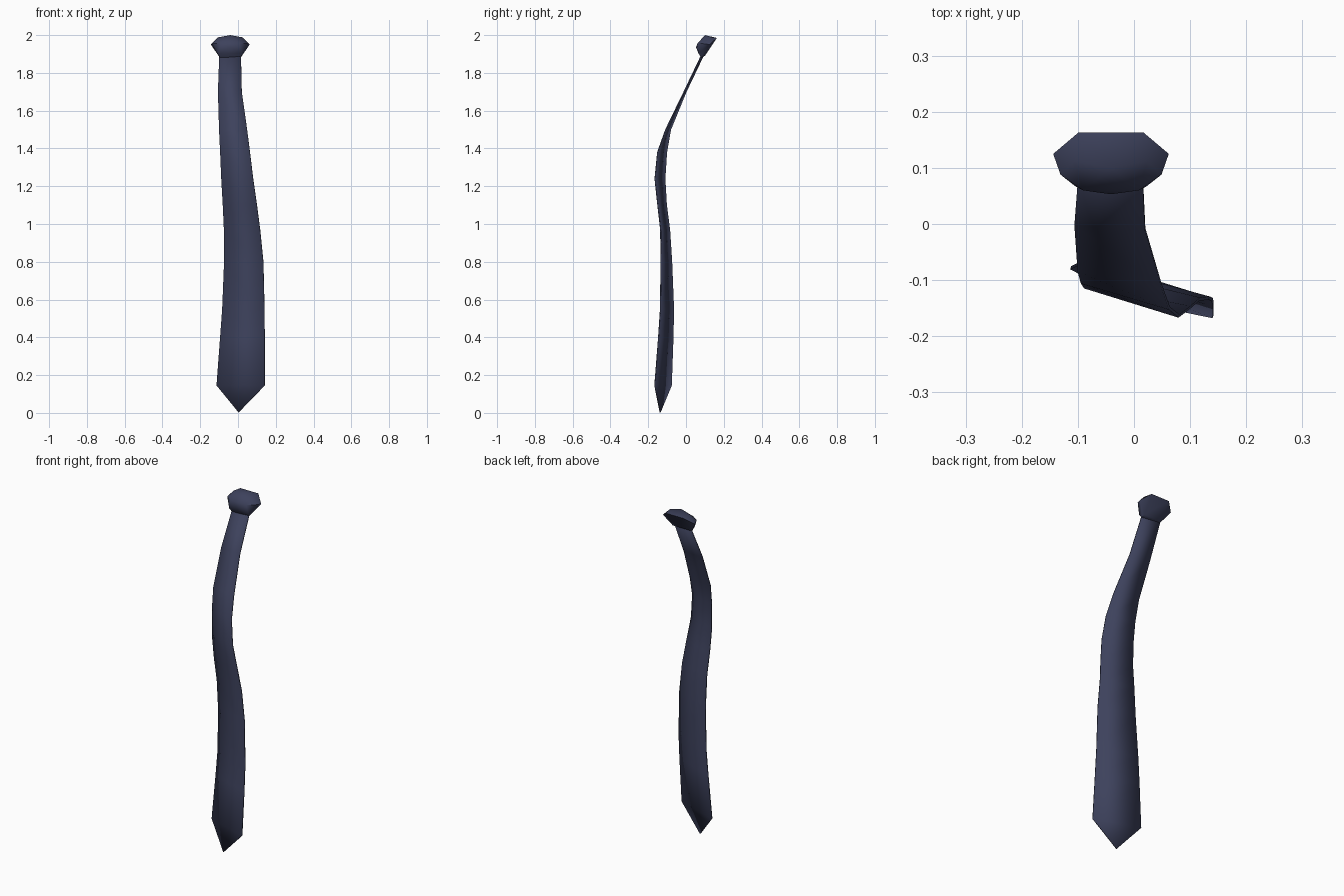
import bpy, bmesh

if "Cube" in bpy.data.objects:
    bpy.data.objects.remove(bpy.data.objects["Cube"])

navy = bpy.data.materials.new("navy cloth")
navy.diffuse_color = (0.047, 0.054, 0.108, 1)
navy.use_nodes = True
navy.node_tree.nodes["Principled BSDF"].inputs["Base Color"].default_value = navy.diffuse_color


def finish(name, bm, angle):
    mesh = bpy.data.meshes.new(name)
    bm.to_mesh(mesh)
    bm.free()
    mesh.materials.append(navy)
    obj = bpy.data.objects.new(name, mesh)
    bpy.context.collection.objects.link(obj)
    bpy.ops.object.select_all(action='DESELECT')
    obj.select_set(True)
    bpy.context.view_layer.objects.active = obj
    bpy.ops.object.shade_smooth_by_angle(angle=angle)
    return obj


# Blade: thin wavy strip; each row is z, left x, left y, right x, right y
rows = [
    (1.92, -0.098, 0.105, 0.015, 0.095),
    (1.70, -0.106, 0.000, 0.020, -0.010),
    (1.50, -0.100, -0.082, 0.048, -0.107),
    (1.38, -0.094, -0.103, 0.063, -0.150),
    (1.24, -0.088, -0.112, 0.080, -0.164),
    (1.10, -0.080, -0.104, 0.100, -0.149),
    (0.97, -0.074, -0.087, 0.117, -0.134),
    (0.80, -0.073, -0.076, 0.134, -0.132),
    (0.55, -0.083, -0.066, 0.140, -0.135),
    (0.40, -0.094, -0.069, 0.141, -0.145),
    (0.145, -0.113, -0.078, 0.141, -0.165),
]
bm = bmesh.new()
pairs = [(bm.verts.new((lx, ly, z)), bm.verts.new((rx, ry, z)))
         for z, lx, ly, rx, ry in rows]
for (l0, r0), (l1, r1) in zip(pairs, pairs[1:]):
    bm.faces.new((l0, l1, r1, r0))
# Pointed tip
tip = bm.verts.new((0.003, -0.137, 0.003))
bm.faces.new((pairs[-1][0], tip, pairs[-1][1]))
blade = finish("tie_blade", bm, 0.9)
thick = blade.modifiers.new("cloth thickness", 'SOLIDIFY')
thick.thickness = 0.006
thick.offset = 0

# Knot: faceted lump wrapped around mirrored points (half width, y, z)
half = [
    (0.0, 0.100, 2.0), (0.065, 0.112, 1.988),      # crest
    (0.103, 0.125, 1.950), (0.090, 0.088, 1.955),  # widest sides
    (0.058, 0.163, 1.985),                         # upper back
    (0.050, 0.060, 1.955), (0.0, 0.053, 1.935),    # front belly
    (0.062, 0.066, 1.903),                         # lower front
    (0.056, 0.080, 1.882), (0.056, 0.100, 1.890),  # underside
]
bm = bmesh.new()
for w, y, z in half:
    for s in ((1, -1) if w else (1,)):
        bm.verts.new((-0.041 + s * w, y, z))
bmesh.ops.convex_hull(bm, input=bm.verts[:])
bmesh.ops.recalc_face_normals(bm, faces=bm.faces[:])
finish("tie_knot", bm, 0.75)
